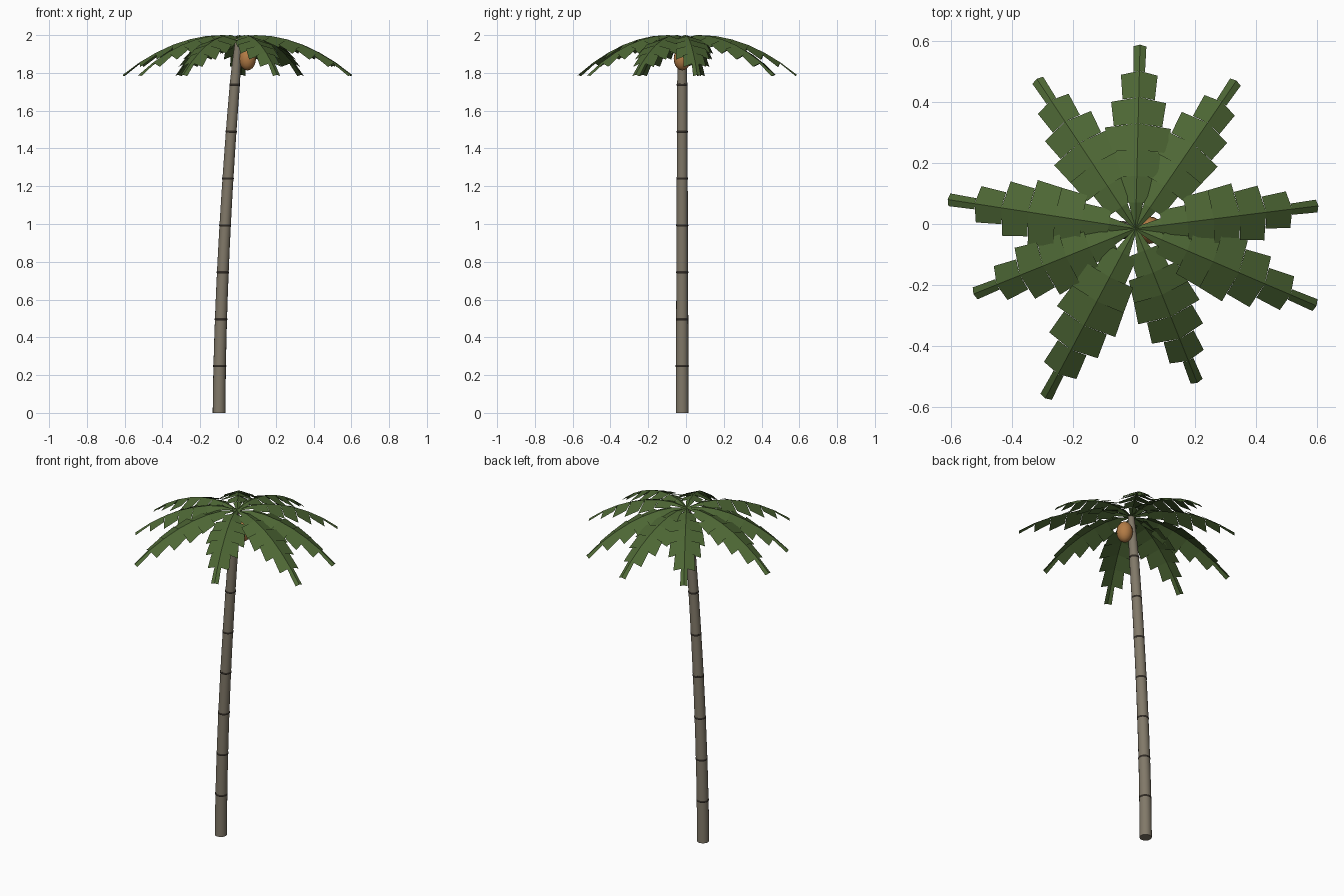
import bpy, bmesh, math
from mathutils import Vector, Matrix

if "Cube" in bpy.data.objects:
    bpy.data.objects.remove(bpy.data.objects["Cube"])


def material(name, rgb):
    m = bpy.data.materials.new(name)
    m.diffuse_color = (*rgb, 1)
    m.use_nodes = True
    m.node_tree.nodes["Principled BSDF"].inputs["Base Color"].default_value = m.diffuse_color
    return m


BARK = material("bark", (0.22, 0.19, 0.14))
DARK = material("dark_bark", (0.03, 0.024, 0.018))
LEAF = material("leaf", (0.075, 0.135, 0.035))
NUT = material("coconut_husk", (0.45, 0.2, 0.06))


def make_object(name, bm, mat, smooth=False):
    me = bpy.data.meshes.new(name)
    bm.to_mesh(me)
    bm.free()
    me.materials.append(mat)
    ob = bpy.data.objects.new(name, me)
    bpy.context.collection.objects.link(ob)
    if smooth:
        bpy.context.view_layer.objects.active = ob
        ob.select_set(True)
        bpy.ops.object.shade_smooth_by_angle(angle=math.radians(40))
        ob.select_set(False)
    return ob


TOP = 1.985


def trunk_center(t):
    return Vector((-0.1 + 0.104 * t ** 1.7, -0.02, TOP * t))


def trunk_radius(t):
    return 0.034 - 0.008 * t if t < 0.9 else 0.0268 - 0.09 * (t - 0.9)


def tube(bm, rings, sides=16):
    """Capped tube through (center, radius) rings."""
    loops = [[bm.verts.new(c + Vector((r * math.cos(a), r * math.sin(a), 0)))
              for a in (2 * math.pi * i / sides for i in range(sides))] for c, r in rings]
    for lo, hi in zip(loops, loops[1:]):
        for i in range(sides):
            j = (i + 1) % sides
            bm.faces.new((lo[i], lo[j], hi[j], hi[i]))
    bm.faces.new(loops[0][::-1])
    bm.faces.new(loops[-1])


# Leaning trunk
bm = bmesh.new()
tube(bm, [(trunk_center(i / 16), trunk_radius(i / 16)) for i in range(17)])
make_object("trunk", bm, BARK, True)

# Dark growth rings
bm = bmesh.new()
for k in range(1, 8):
    t = k / 8
    c, r = trunk_center(t), trunk_radius(t)
    tube(bm, [(c + Vector((0, 0, dz)), r + dr)
              for dz, dr in ((-0.006, 0), (-0.003, 0.002), (0.003, 0.002), (0.006, 0))])
make_object("trunk_rings", bm, DARK, True)

# Coconut
bm = bmesh.new()
bmesh.ops.create_uvsphere(bm, u_segments=16, v_segments=10, radius=1,
                          matrix=Matrix.Translation((0.05, -0.02, 1.875))
                          @ Matrix.Diagonal((0.045, 0.045, 0.062, 1)))
make_object("coconut", bm, NUT, True)

# Fronds: stepped roof-shaped leaflets along an arching spine
HEIGHTS = (1.985, 2.0, 1.995, 1.977, 1.948, 1.907, 1.855, 1.79)
WIDTHS = (0.024, 0.056, 0.095, 0.108, 0.09, 0.06, 0.021)
FRONDS = ((88.6, 0.602), (55.7, 0.586), (7.1, 0.603), (-23.1, 0.644), (-68.2, 0.544),
          (242, 0.629), (202, 0.572), (171.2, 0.622), (123.4, 0.587))


def frond(name, angle, length):
    bm = bmesh.new()
    a = math.radians(angle)
    out = Vector((math.cos(a), math.sin(a), 0))
    side = Vector((-out.y, out.x, 0))
    spine = [Vector((0.005, -0.015, z)) + out * (length * i / 7) for i, z in enumerate(HEIGHTS)]
    for i, w in enumerate(WIDTHS):
        p, q = spine[i], spine[i + 1]
        down = (q - p).cross(side).normalized()
        if down.z > 0:
            down.negate()
        vp, vq = bm.verts.new(p), bm.verts.new(q)
        w0 = 0.2 * w if i == 0 else 0.88 * w
        for s in (1, -1):
            e0 = bm.verts.new(p + side * s * w0 + down * w0 * 0.3)
            e1 = bm.verts.new(q + side * s * w + down * w * 0.45)
            f = (vp, vq, e1, e0)
            bm.faces.new(f if s > 0 else f[::-1])
    make_object(name, bm, LEAF)


for n, (angle, length) in enumerate(FRONDS, 1):
    frond(f"frond_{n}", angle, length)
